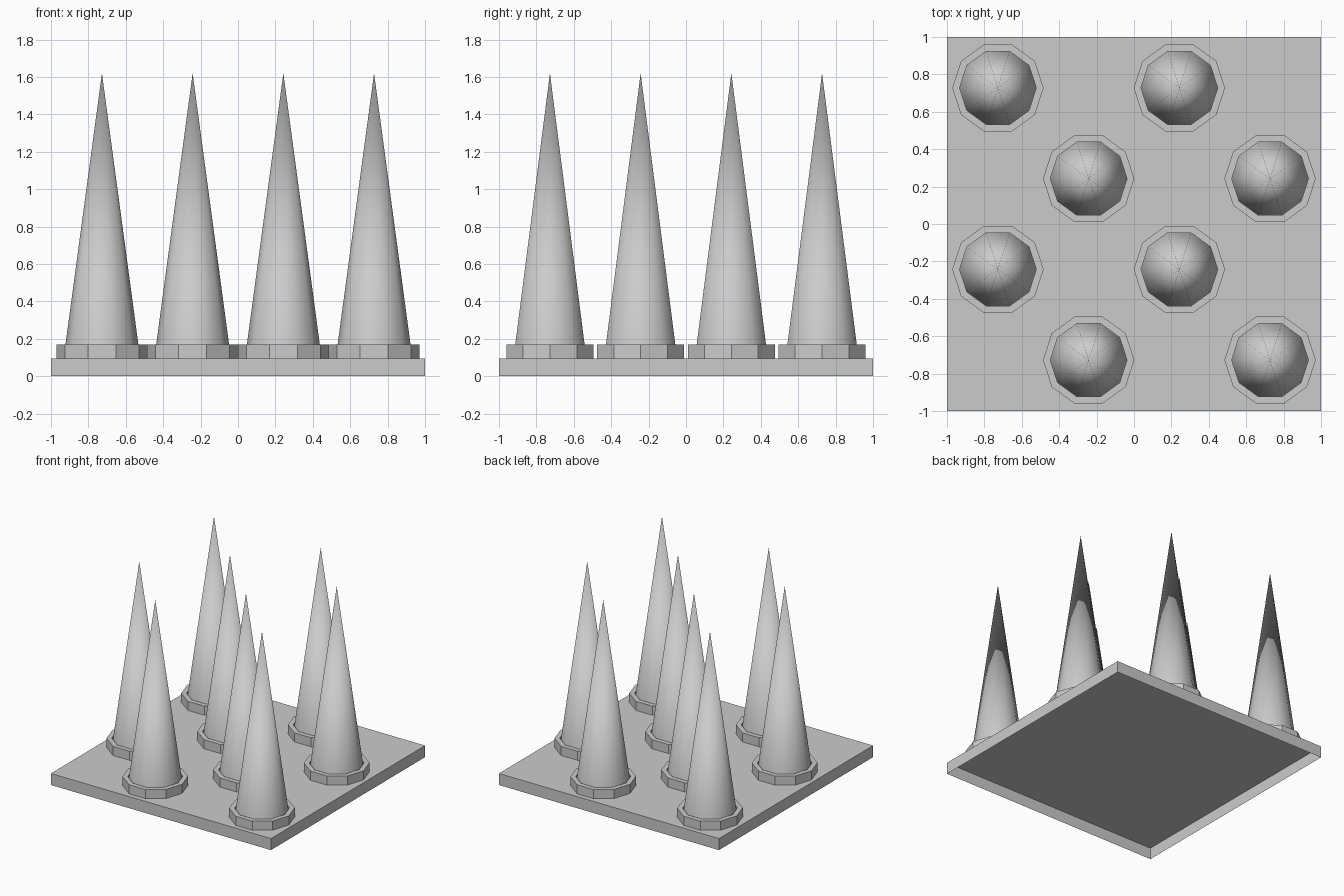
import bpy, bmesh, math

if "Cube" in bpy.data.objects:
    bpy.data.objects.remove(bpy.data.objects["Cube"])

SIDES = 10
PLATE_H, COLLAR_TOP, TIP = 0.095, 0.17, 1.62
R_SPIKE, R_COLLAR = 0.205, 0.244
STEP = 0.485


def make_mesh(name, bm):
    bmesh.ops.recalc_face_normals(bm, faces=bm.faces)
    me = bpy.data.meshes.new(name)
    bm.to_mesh(me)
    bm.free()
    return me


def place(name, me, loc=(0, 0, 0)):
    ob = bpy.data.objects.new(name, me)
    ob.location = loc
    bpy.context.collection.objects.link(ob)
    return ob


def ring(bm, r, z):
    # decagon with corners on the x axis
    return [bm.verts.new((r * math.cos(math.tau * i / SIDES),
                          r * math.sin(math.tau * i / SIDES), z))
            for i in range(SIDES)]


# base plate: thin-walled tray, open underneath
bm = bmesh.new()
bmesh.ops.create_cube(bm, size=1)
for v in bm.verts:
    v.co = (v.co.x * 2, v.co.y * 2, (v.co.z + 0.5) * PLATE_H)
bm.normal_update()
bmesh.ops.delete(bm, geom=[f for f in bm.faces if f.normal.z < -0.5],
                 context='FACES_ONLY')
me = bpy.data.meshes.new("base_plate")
bm.to_mesh(me)
bm.free()
place("base_plate", me)

# spike: smooth-shaded ten-sided cone standing on the plate
bm = bmesh.new()
base = ring(bm, R_SPIKE, 0)
tip = bm.verts.new((0, 0, TIP - PLATE_H))
bm.faces.new(base[::-1])
for i in range(SIDES):
    f = bm.faces.new((base[i], base[(i + 1) % SIDES], tip))
    f.smooth = True
for e in bm.edges:
    e.smooth = tip in e.verts
spike_mesh = make_mesh("spike", bm)

# collar: flat-sided ring around the foot of each spike
bm = bmesh.new()
h = COLLAR_TOP - PLATE_H
loops = [ring(bm, r, z) for r, z in
         ((R_COLLAR, 0), (R_COLLAR, h), (R_SPIKE, h), (R_SPIKE, 0))]
for a, b in zip(loops, loops[1:] + loops[:1]):
    for i in range(SIDES):
        j = (i + 1) % SIDES
        bm.faces.new((a[i], a[j], b[j], b[i]))
collar_mesh = make_mesh("collar", bm)

# checkerboard layout, front to back
for row in range(4):
    for col in range(4):
        if (row + col) % 2:
            loc = ((col - 1.5) * STEP, (row - 1.5) * STEP, PLATE_H)
            place(f"spike_{row}_{col}", spike_mesh, loc)
            place(f"collar_{row}_{col}", collar_mesh, loc)
